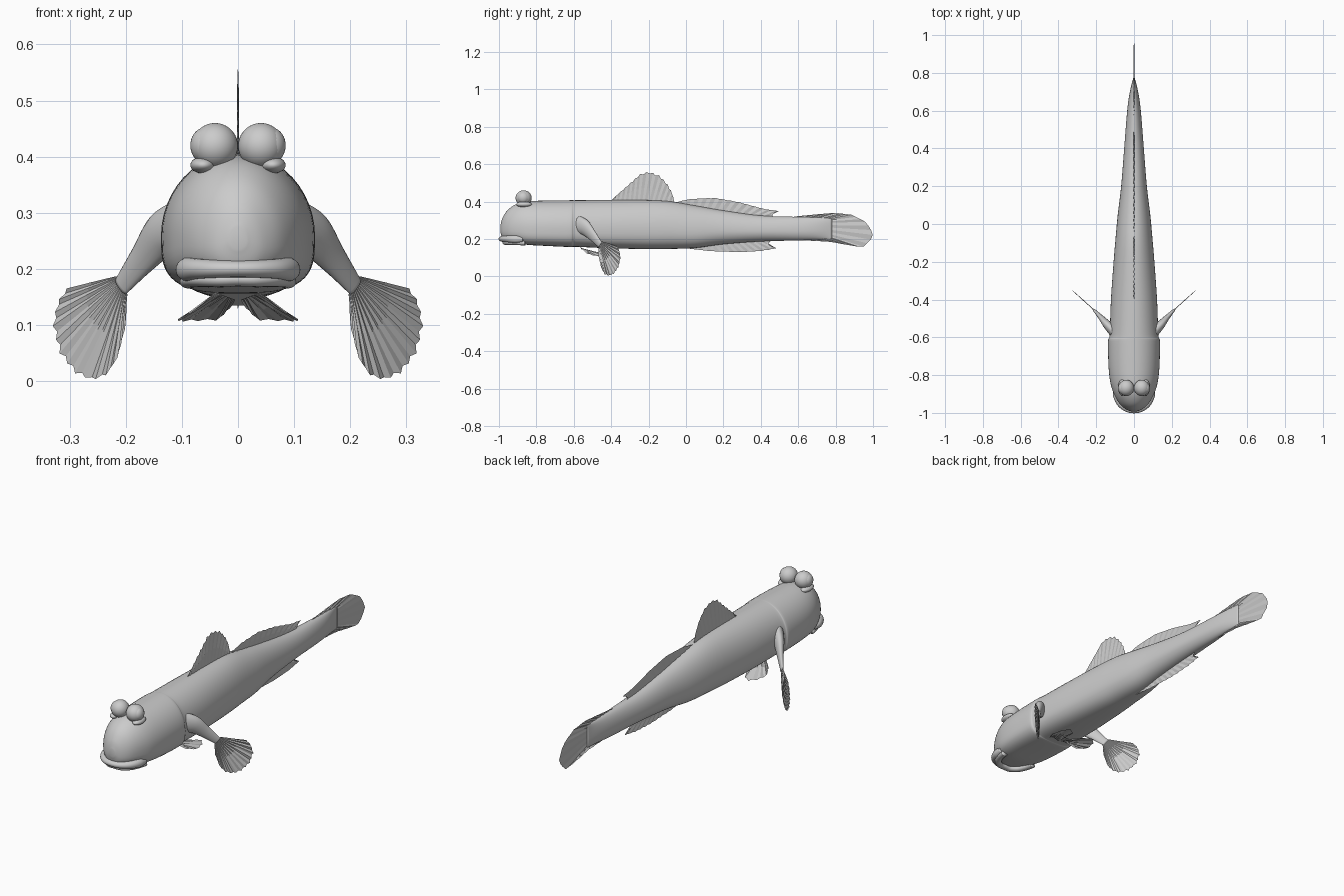
import bpy, bmesh, math
from mathutils import Vector

cube = bpy.data.objects.get("Cube")
if cube:
    bpy.data.objects.remove(cube)

skin = bpy.data.materials.new("plain grey")
skin.use_nodes = True
GREY = (0.6, 0.6, 0.6, 1)
skin.diffuse_color = GREY
skin.node_tree.nodes["Principled BSDF"].inputs["Base Color"].default_value = GREY


def finish(bm, name, smooth=True):
    bmesh.ops.recalc_face_normals(bm, faces=bm.faces)
    mesh = bpy.data.meshes.new(name)
    bm.to_mesh(mesh)
    bm.free()
    mesh.materials.append(skin)
    for p in mesh.polygons:
        p.use_smooth = smooth
    ob = bpy.data.objects.new(name, mesh)
    bpy.context.collection.objects.link(ob)
    return ob


def spline(rows, steps):
    """Smooth interpolation through rows of values."""
    out = []
    for i in range(len(rows) - 1):
        a, b = rows[max(i - 1, 0)], rows[i]
        c, d = rows[i + 1], rows[min(i + 2, len(rows) - 1)]
        for s in range(steps):
            t = s / steps
            out.append([q + t / 2 * (r - p + t * (2 * p - 5 * q + 4 * r - s4 + t * (3 * (q - r) + s4 - p)))
                        for p, q, r, s4 in zip(a, b, c, d)])
    out.append(list(rows[-1]))
    return out


def loft(rings, name):
    bm = bmesh.new()
    loops = [[bm.verts.new(p) for p in ring] for ring in rings]
    n = len(loops[0])
    for a, b in zip(loops, loops[1:]):
        for i in range(n):
            j = (i + 1) % n
            bm.faces.new((a[i], a[j], b[j], b[i]))
    bm.faces.new(loops[0])
    bm.faces.new(loops[-1])
    return finish(bm, name)


def tube(name, rows, flat_axis, sides=20):
    """Rows are x, y, z, radius, thickness along flat_axis."""
    rows = spline(rows, 8)
    pts = [Vector(r[:3]) for r in rows]
    rings = []
    for i, r in enumerate(rows):
        d = pts[min(i + 1, len(pts) - 1)] - pts[max(i - 1, 0)]
        u = d.cross(Vector(flat_axis)).normalized()
        v = u.cross(d).normalized()
        turn = [2 * math.pi * k / sides for k in range(sides)]
        rings.append([pts[i] + u * r[3] * math.cos(a) + v * r[4] * math.sin(a) for a in turn])
    return loft(rings, name)


def along(path, t):
    """Point at fraction t of the length of a path."""
    lens = [(b - a).length for a, b in zip(path, path[1:])]
    left = t * sum(lens)
    for a, b, l in zip(path, path[1:], lens):
        if left <= l:
            return a.lerp(b, left / l)
        left -= l
    return path[-1].copy()


def fin(name, base, rim, rays, notch=0.0, pleat=0.002, normal=(1, 0, 0)):
    """Pleated membrane spread between a base line and a rim."""
    base, rim = [Vector(p) for p in base], [Vector(p) for p in rim]
    n = Vector(normal).normalized()
    bm = bmesh.new()
    rows = []
    for i in range(2 * rays + 1):
        b, r = along(base, i / (2 * rays)), along(rim, i / (2 * rays))
        if i % 2:
            r = r.lerp(b, notch)
        fold = n * pleat * (1 if i % 2 else -1)
        rows.append([bm.verts.new(b), bm.verts.new(b.lerp(r, 0.5) + fold), bm.verts.new(r + fold * 0.5)])
    for a, b in zip(rows, rows[1:]):
        for k in range(2):
            bm.faces.new((a[k], b[k], b[k + 1], a[k + 1]))
    return finish(bm, name, False)


def ball(name, centre, radii):
    bm = bmesh.new()
    bmesh.ops.create_uvsphere(bm, u_segments=32, v_segments=18, radius=1)
    bmesh.ops.scale(bm, vec=radii, verts=bm.verts)
    bmesh.ops.translate(bm, vec=centre, verts=bm.verts)
    return finish(bm, name)


# Body: y, half width, top, bottom, belly squareness
stations = [
    (-0.992, 0.015, 0.275, 0.235, 2), (-0.98, 0.045, 0.315, 0.2, 2.2),
    (-0.95, 0.078, 0.358, 0.186, 2.6), (-0.9, 0.106, 0.39, 0.176, 3),
    (-0.84, 0.125, 0.402, 0.168, 3.4), (-0.75, 0.135, 0.405, 0.163, 3.4),
    (-0.62, 0.137, 0.407, 0.157, 3.2), (-0.585, 0.129, 0.407, 0.158, 3),
    (-0.4, 0.122, 0.408, 0.15, 2.8), (-0.2, 0.108, 0.407, 0.146, 2.6),
    (-0.08, 0.098, 0.4, 0.147, 2.4), (0.05, 0.086, 0.378, 0.152, 2.3),
    (0.2, 0.068, 0.352, 0.172, 2.1), (0.4, 0.052, 0.325, 0.187, 2),
    (0.6, 0.036, 0.318, 0.192, 2), (0.7, 0.022, 0.315, 0.197, 2),
    (0.78, 0.002, 0.31, 0.2, 2)]
rings = []
for y, w, top, low, square in spline(stations, 5):
    mid = low + (top - low) * 0.4
    ring = []
    for k in range(48):
        c, s = math.cos(k * math.pi / 24), math.sin(k * math.pi / 24)
        e = 2 / square if s < 0 else 1
        x = math.copysign(abs(c) ** e, c) * w
        z = mid + (s * (top - mid) if s >= 0 else -abs(s) ** e * (mid - low))
        ring.append((x, y, z))
    rings.append(ring)
loft(rings, "body")

# Mouth
half = [(0.098, -0.872, 0.197, 0.012, 0.012), (0.09, -0.91, 0.199, 0.02, 0.021),
        (0.07, -0.95, 0.2, 0.02, 0.018), (0.036, -0.974, 0.2, 0.021, 0.016)]
mirrored = [(-p[0],) + p[1:] for p in reversed(half)]
tube("upper_lip", half + [(0, -0.981, 0.2, 0.021, 0.015)] + mirrored, (0, 0, 1))
jaw = [(0.9 * x, y + 0.012, z - 0.02, 0.016, 0.012) for x, y, z, r, t in half]
tube("lower_lip", jaw + [(0, -0.966, 0.181, 0.016, 0.012)]
     + [(-p[0],) + p[1:] for p in reversed(jaw)], (0, 0, 1))

# Paired parts
for side, m in (("left", 1), ("right", -1)):
    ball(side + "_eye_socket", (m * 0.041, -0.868, 0.419), (0.041, 0.043, 0.041))
    ball(side + "_eyeball", (m * 0.058, -0.87, 0.42), (0.027, 0.032, 0.032))
    ball(side + "_lower_eyelid", (m * 0.062, -0.866, 0.385), (0.023, 0.042, 0.015))
    tube(side + "_fin_arm",
         [(m * 0.1, -0.575, 0.275, 0.05, 0.03), (m * 0.135, -0.54, 0.26, 0.042, 0.024),
          (m * 0.17, -0.5, 0.218, 0.029, 0.015), (m * 0.209, -0.458, 0.168, 0.018, 0.007)],
         (-m * 0.68, 0.73, 0))
    # Pectoral fan lies in a plane swept back from the arm
    outline = [(0.217, 0.187), (0.305, 0.165), (0.322, 0.14), (0.33, 0.1), (0.318, 0.05),
               (0.29, 0.014), (0.26, 0.001), (0.235, 0.01), (0.215, 0.04), (0.2, 0.1), (0.197, 0.155)]
    fan = [(m * x, -0.47 + (x - 0.195) * 0.9, z) for x, z in outline]
    fin(side + "_pectoral_fin", [fan[0], fan[-1]], fan[1:-1], 14, 0.03, 0.002, (-m * 0.67, 0.74, 0))
    fin(side + "_pelvic_fin",
        [(m * 0.04, -0.565, 0.158), (m * 0.005, -0.56, 0.145)],
        [(m * 0.085, -0.53, 0.122), (m * 0.11, -0.48, 0.108), (m * 0.1, -0.42, 0.107),
         (m * 0.07, -0.385, 0.108), (m * 0.035, -0.41, 0.109), (m * 0.015, -0.48, 0.13)],
        7, 0.03, 0.002, (0, 0, 1))
fin("pelvic_web", [(-0.035, -0.565, 0.156), (0.035, -0.565, 0.156)],
    [(-0.02, -0.5, 0.135), (0.02, -0.5, 0.135)], 3)


def upright(points):
    return [(0, y, z) for y, z in points]


# Fins on the centre line
fin("front_dorsal_fin", upright([(-0.41, 0.4), (-0.06, 0.385)]),
    upright([(-0.4, 0.407), (-0.24, 0.552), (-0.195, 0.56), (-0.14, 0.54),
             (-0.1, 0.495), (-0.075, 0.45), (-0.06, 0.392)]), 14, 0.06)
fin("rear_dorsal_fin", upright([(-0.06, 0.385), (0.2, 0.345), (0.47, 0.315)]),
    upright([(-0.06, 0.395), (0.02, 0.414), (0.155, 0.42), (0.285, 0.397),
             (0.42, 0.36), (0.5, 0.35), (0.455, 0.335)]), 14, 0.03)
fin("anal_fin", upright([(0.0, 0.16), (0.2, 0.18), (0.46, 0.195)]),
    upright([(0.0, 0.15), (0.125, 0.135), (0.285, 0.129), (0.4, 0.135), (0.49, 0.15), (0.42, 0.167)]),
    14, 0.03)
fin("tail_fin", upright([(0.57, 0.31), (0.72, 0.29), (0.74, 0.23), (0.6, 0.2)]),
    upright([(0.58, 0.32), (0.69, 0.331), (0.795, 0.34), (0.885, 0.33), (0.955, 0.295), (0.985, 0.26),
             (1.0, 0.22), (0.985, 0.19), (0.945, 0.155), (0.85, 0.17), (0.77, 0.185), (0.62, 0.193)]),
    16, 0.005)
